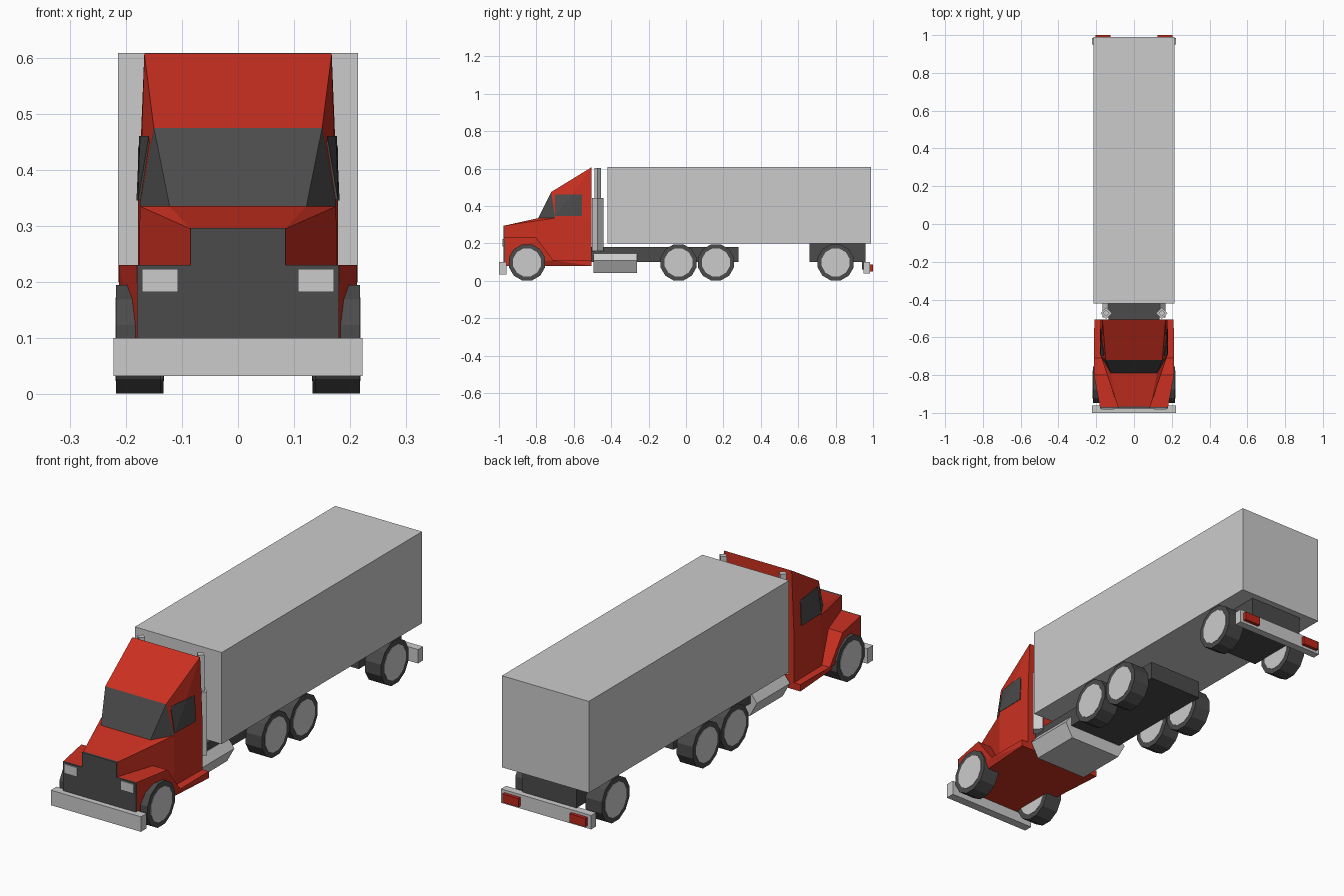
import bpy, bmesh, math
from mathutils import Matrix

if "Cube" in bpy.data.objects:
    bpy.data.objects.remove(bpy.data.objects["Cube"])


def material(name, rgb):
    m = bpy.data.materials.new(name)
    m.diffuse_color = (*rgb, 1)
    m.use_nodes = True
    m.node_tree.nodes["Principled BSDF"].inputs["Base Color"].default_value = m.diffuse_color
    return m


RED = material("red_paint", (0.6, 0.03, 0.015))
DARK = material("dark_grey", (0.07, 0.07, 0.07))
LAMP = material("tail_red", (0.5, 0.02, 0.01))


def finish(name, bm, *mats):
    bmesh.ops.recalc_face_normals(bm, faces=bm.faces[:])
    me = bpy.data.meshes.new(name)
    bm.to_mesh(me)
    bm.free()
    ob = bpy.data.objects.new(name, me)
    bpy.context.collection.objects.link(ob)
    for m in mats:
        if m:
            me.materials.append(m)
    return ob


def box(name, x, y, z, mat=None):
    bm = bmesh.new()
    size = [b - a for a, b in (x, y, z)]
    mid = [(a + b) / 2 for a, b in (x, y, z)]
    bmesh.ops.create_cube(bm, size=1, matrix=Matrix.Translation(mid) @ Matrix.Diagonal((*size, 1)))
    return finish(name, bm, mat)


def hull(points, mirror=True):
    bm = bmesh.new()
    for x, y, z in points:
        bm.verts.new((x, y, z))
        if mirror:
            bm.verts.new((-x, y, z))
    out = bmesh.ops.convex_hull(bm, input=bm.verts[:])
    loose = [v for v in bm.verts if not v.link_faces]
    bmesh.ops.delete(bm, geom=loose, context='VERTS')
    return bm


def cylinder(name, r, depth, sides, matrix, mat=None):
    bm = bmesh.new()
    bmesh.ops.create_cone(bm, cap_ends=True, segments=sides, radius1=r, radius2=r,
                          depth=depth, matrix=matrix)
    return finish(name, bm, mat)


def half_loft(name, half, mat):
    """Closed side outline of (x, y, z) joined to its mirror image."""
    bm = bmesh.new()
    right = [bm.verts.new(p) for p in half]
    left = [bm.verts.new((-x, y, z)) for x, y, z in half]
    bm.faces.new(right)
    bm.faces.new(left[::-1])
    n = len(half)
    for i in range(n):
        j = (i + 1) % n
        bm.faces.new((right[i], left[i], left[j], right[j]))
    bmesh.ops.triangulate(bm, faces=bm.faces[:])
    return finish(name, bm, mat)


# Trailer and frames
box("trailer", (-.214, .214), (-.42, .99), (.2, .608))
box("tractor_frame", (-.135, .135), (-.52, .28), (.1, .18), DARK)
box("trailer_axle_box", (-.133, .133), (.66, .96), (.1, .2), DARK)

# Cab with wrap-around windscreen
cab = hull([(.15, -.72, .475), (.167, -.505, .607), (.178, -.505, .335), (.178, -.505, .08),
            (.122, -.79, .336), (.175, -.70, .336), (.175, -.70, .08), (.122, -.79, .08)])
for f in cab.faces:
    c = f.calc_center_median()
    if c.y < -.72 and c.z > .34:
        f.material_index = 1
finish("cab", cab, RED, DARK)

# Hood
finish("hood", hull([(.085, -.97, .295), (.085, -.97, .1), (.122, -.79, .335),
                     (.175, -.70, .335), (.176, -.70, .1)]), RED)

# Fenders flowing into the side steps
half_loft("fenders", [(.178, -.97, .08), (.18, -.97, .23), (.212, -.80, .23),
                      (.212, -.71, .11), (.21, -.505, .11), (.21, -.505, .08)], RED)

# Grille plate
half_loft("grille", [(.18, -.976, .09), (.18, -.976, .23), (.18, -.968, .23), (.18, -.968, .09)], DARK)
box("upper_grille", (-.085, .085), (-.976, -.965), (.225, .296), DARK)

# Bumpers
box("front_bumper", (-.222, .222), (-1, -.96), (.033, .1))
box("rear_bumper", (-.222, .222), (.95, .985), (.038, .1))
box("rear_bumper_bracket", (-.1, .1), (.94, .96), (.06, .12), DARK)

# Tank with pointed sides
half_loft("fuel_tank", [(.13, -.49, .042), (.166, -.49, .108), (.137, -.49, .145),
                        (.137, -.26, .145), (.166, -.26, .108), (.13, -.26, .042)][:3], None).hide_render = True
bpy.data.objects.remove(bpy.data.objects["fuel_tank"])
finish("fuel_tank", hull([(x, y, z) for y in (-.495, -.262)
                          for x, z in ((.13, .042), (.166, .108), (.137, .145))]))

for s, side in ((1, "right"), (-1, "left")):
    def span(a, b):
        return tuple(sorted((s * a, s * b)))

    # Side windows
    finish(side + "_window", hull([(s * x, y, z) for x, y, z in (
        (.159, -.70, .46), (.1745, -.61, .46), (.176, -.555, .46), (.181, -.555, .345),
        (.1785, -.70, .345), (.15, -.69, .36), (.15, -.57, .36))], False), DARK)
    # Lamps
    box(side + "_headlight", span(.107, .171), (-.981, -.97), (.182, .223))
    box(side + "_tail_light", span(.125, .205), (.98, 1.0), (.05, .088), LAMP)
    # Diamond-section exhaust
    for name, r, z0, z1 in (("muffler", .031, .16, .443), ("exhaust_pipe", .018, .44, .604)):
        cylinder(f"{side}_{name}", r, z1 - z0, 4, Matrix.Translation((s * .147, -.472, (z0 + z1) / 2)))
    # Wheels
    turn = Matrix.Rotation(math.pi / 2, 4, 'Y') @ Matrix.Rotation(math.pi / 12, 4, 'Z')
    for i, (y, x) in enumerate(((-.85, .177), (-.04, .173), (.16, .173), (.80, .173))):
        cylinder(f"{side}_tyre_{i}", .1, .08, 12, Matrix.Translation((s * x, y, .098)) @ turn, DARK)
        cylinder(f"{side}_rim_{i}", .077, .083, 12, Matrix.Translation((s * x, y, .098)) @ turn)
